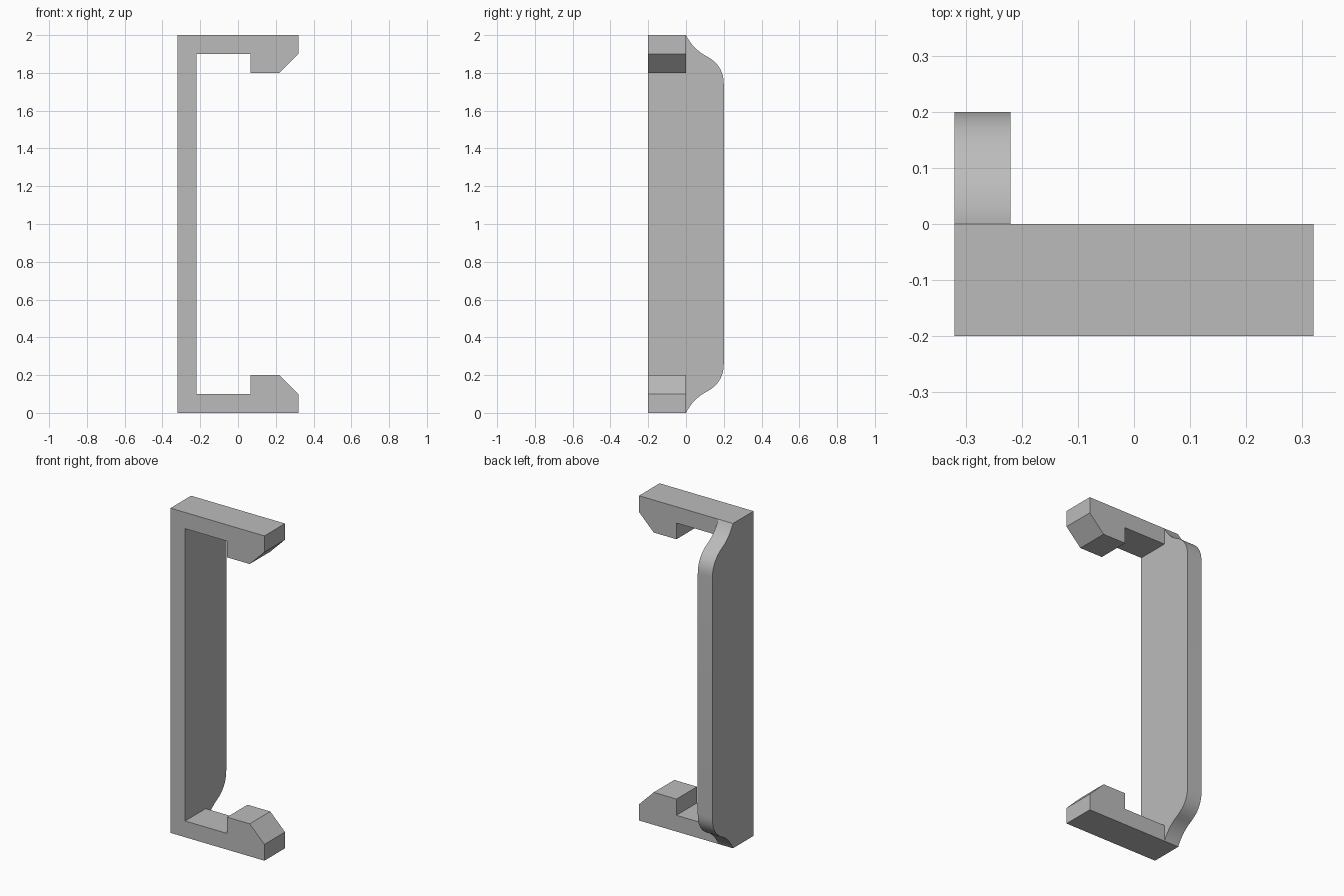
import bpy
import bmesh
import math
from mathutils import Vector

cube = bpy.data.objects.get("Cube")
if cube:
    bpy.data.objects.remove(cube, do_unlink=True)

grey = bpy.data.materials.new("plain_grey")
grey.use_nodes = True
colour = (0.5, 0.5, 0.5, 1.0)
grey.diffuse_color = colour
grey.node_tree.nodes["Principled BSDF"].inputs["Base Color"].default_value = colour


def extrude_profile(name, points, direction):
    """Close a planar outline and extrude it along a direction."""
    bm = bmesh.new()
    face = bm.faces.new([bm.verts.new(p) for p in points])
    result = bmesh.ops.extrude_face_region(bm, geom=[face], use_keep_orig=True)
    moved = [v for v in result["geom"] if isinstance(v, bmesh.types.BMVert)]
    bmesh.ops.translate(bm, verts=moved, vec=direction)
    bmesh.ops.recalc_face_normals(bm, faces=bm.faces)
    mesh = bpy.data.meshes.new(name)
    bm.to_mesh(mesh)
    bm.free()
    mesh.materials.append(grey)
    obj = bpy.data.objects.new(name, mesh)
    bpy.context.collection.objects.link(obj)
    return obj


def bend(start, control, end, steps=10):
    """Points of a quadratic curve, both ends included."""
    a, b, c = Vector(start), Vector(control), Vector(end)
    return [a.lerp(b, i / steps).lerp(b.lerp(c, i / steps), i / steps)
            for i in range(steps + 1)]


LEFT, INNER, RIGHT = -0.32, -0.22, 0.32
FRONT, MIDDLE, BACK = -0.2, 0.0, 0.2
HEIGHT = 2.0

# Side plate: straight front edge, S-curved shoulders at the back
shoulder = bend((MIDDLE, 0), (0.035, 0.07), (0.1, 0.107))
shoulder += bend((0.1, 0.107), (BACK, 0.155), (BACK, 0.26))[1:]
outline = [(FRONT, 0)] + [tuple(p) for p in shoulder]
outline += [(y, HEIGHT - z) for y, z in reversed(outline)]
plate = extrude_profile("side_plate", [(LEFT, y, z) for y, z in outline],
                        (INNER - LEFT, 0, 0))

# Hooked arms: chamfered tips facing each other
arm = [(INNER, 0), (RIGHT, 0), (RIGHT, 0.1), (0.22, 0.2), (0.065, 0.2),
       (0.065, 0.1), (INNER, 0.1)]
for name, flip in (("lower_hook", False), ("upper_hook", True)):
    extrude_profile(name, [(x, FRONT, HEIGHT - z if flip else z) for x, z in arm],
                    (0, MIDDLE - FRONT, 0))

# Smooth only the curved shoulders
bpy.ops.object.select_all(action="DESELECT")
plate.select_set(True)
bpy.context.view_layer.objects.active = plate
bpy.ops.object.shade_smooth_by_angle(angle=math.radians(25))
